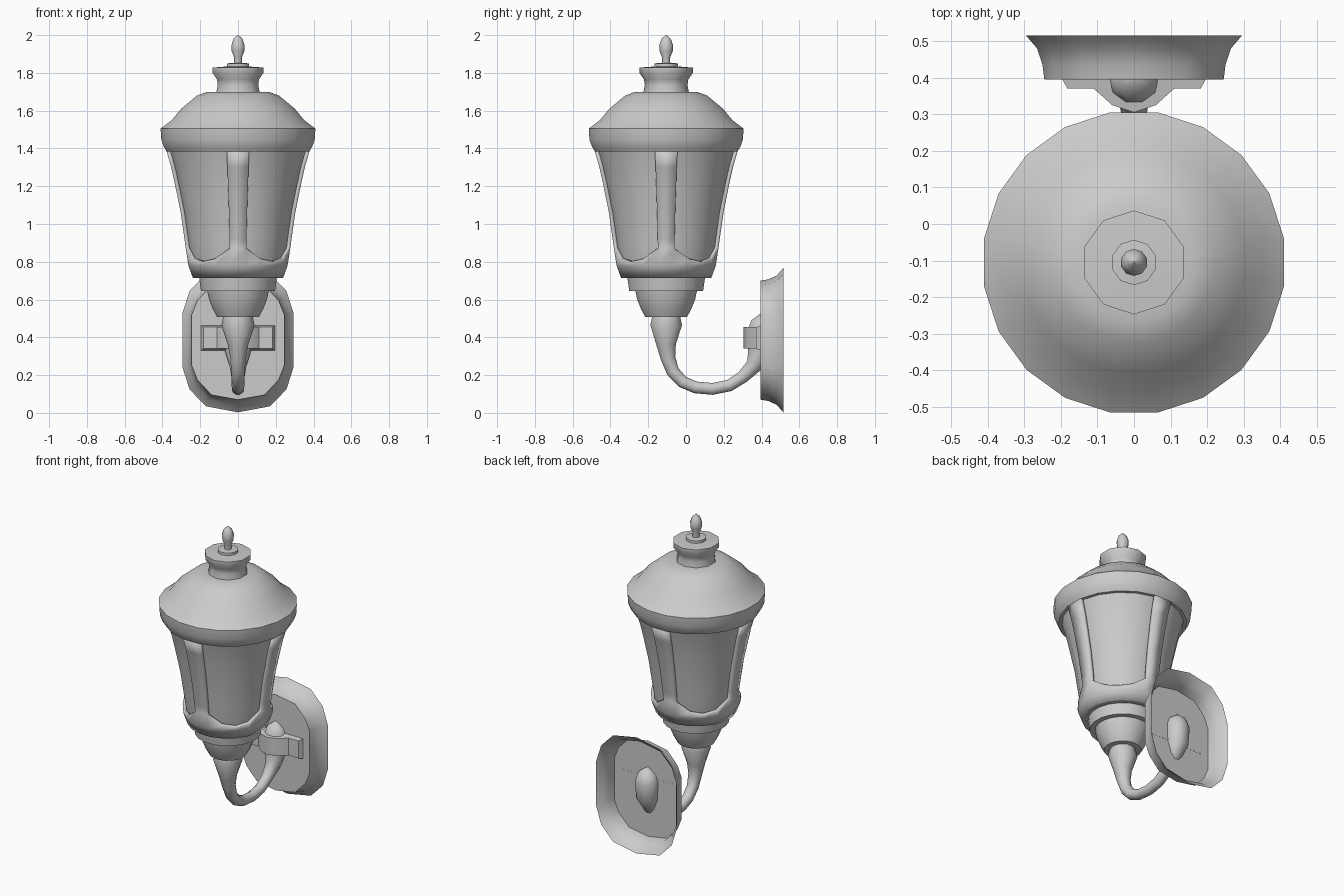
import bpy, bmesh
from math import sin, cos, radians, pi
from mathutils import Vector

if "Cube" in bpy.data.objects:
    bpy.data.objects.remove(bpy.data.objects["Cube"])

CY = -0.105  # lantern axis


def finish(name, verts, faces, angle=40, fix=True):
    me = bpy.data.meshes.new(name)
    me.from_pydata(verts, [], faces)
    bm = bmesh.new()
    bm.from_mesh(me)
    bmesh.ops.remove_doubles(bm, verts=bm.verts, dist=1e-5)
    if fix:
        bmesh.ops.recalc_face_normals(bm, faces=bm.faces)
    bm.to_mesh(me)
    bm.free()
    ob = bpy.data.objects.new(name, me)
    bpy.context.collection.objects.link(ob)
    bpy.ops.object.select_all(action='DESELECT')
    ob.select_set(True)
    bpy.context.view_layer.objects.active = ob
    bpy.ops.object.shade_smooth_by_angle(angle=radians(angle))
    return ob


def loft(name, rings, cap_start=False, cap_end=False):
    n = len(rings[0])
    verts = [v for r in rings for v in r]
    faces = [(k * n + i, k * n + (i + 1) % n, (k + 1) * n + (i + 1) % n, (k + 1) * n + i)
             for k in range(len(rings) - 1) for i in range(n)]
    if cap_start:
        faces.append(tuple(range(n))[::-1])
    if cap_end:
        faces.append(tuple(range(len(verts) - n, len(verts))))
    return finish(name, verts, faces)


def polar(r, deg, z):
    return (r * cos(radians(deg)), CY + r * sin(radians(deg)), z)


def lathe(name, profile, sides, start):
    rings = [[polar(r, start + 360 * i / sides, z) for i in range(sides)] for r, z in profile]
    return loft(name, rings, True, True)


# Roof with rim, neck and finial
lathe("roof", [(.355, 1.385), (.383, 1.385), (.398, 1.41), (.411, 1.445), (.415, 1.505),
               (.355, 1.55), (.305, 1.61), (.22, 1.68), (.165, 1.70), (.10, 1.70)], 20, 9)
lathe("neck", [(.122, 1.69), (.113, 1.735), (.117, 1.765), (.142, 1.80), (.142, 1.828),
               (.06, 1.834)], 10, 90)
lathe("finial_disc", [(.062, 1.825), (.062, 1.85), (.03, 1.853)], 10, 90)
lathe("finial", [(.022, 1.845), (.021, 1.88), (.035, 1.915), (.037, 1.945), (.025, 1.98),
                 (.003, 2.0)], 10, 90)

# Body: outer radius by height
BODY = [(.715, .242), (.78, .266), (.80, .270), (.92, .287), (1.065, .308), (1.21, .338),
        (1.30, .358), (1.385, .383)]


def radius(z):
    for (z0, r0), (z1, r1) in zip(BODY, BODY[1:]):
        if z <= z1:
            return r0 + (r1 - r0) * (z - z0) / (z1 - z0)
    return BODY[-1][1]


lathe("glass", [(r - .02, z) for z, r in BODY], 20, 9)

# Frame: sill ring with curved top edge, plus four posts
SILL = [.87, .815, .80, .815, .87]
ROWS = [.92, 1.065, 1.21, 1.30, 1.385]
verts, faces = [], []
for i in range(20):
    for z in [.715, .78, SILL[i % 5]] + ROWS:
        verts.append(polar(radius(z), 9 + 18 * i, z))
for i in range(20):
    j = (i + 1) % 20
    for k in range(7 if i % 5 == 4 else 2):
        faces.append((i * 8 + k, j * 8 + k, j * 8 + k + 1, i * 8 + k + 1))
frame = finish("window_frame", verts, faces, fix=False)
bm = bmesh.new()
bm.from_mesh(frame.data)
bmesh.ops.delete(bm, geom=[v for v in bm.verts if not v.link_faces], context='VERTS')
bm.to_mesh(frame.data)
bm.free()
mod = frame.modifiers.new("thickness", 'SOLIDIFY')
mod.thickness = .022
mod.offset = -1

# Stepped base and bowl
lathe("base", [(.24, .717), (.208, .715), (.198, .645), (.165, .645), (.155, .60),
               (.135, .55), (.112, .508)], 20, 9)

# Curved arm: (y, z, radius)
PATH = [(-.105, .51, .078), (-.105, .465, .088), (-.105, .36, .054), (-.095, .29, .041),
        (-.07, .22, .036), (-.02, .165, .034), (.05, .135, .033), (.14, .127, .033),
        (.23, .145, .033), (.30, .19, .035), (.36, .25, .045), (.395, .33, .07),
        (.40, .44, .075), (.40, .49, .057), (.40, .525, .008)]
rings = []
for k, (y, z, r) in enumerate(PATH):
    a, b = PATH[max(k - 1, 0)], PATH[min(k + 1, len(PATH) - 1)]
    t = Vector((0, b[0] - a[0], b[1] - a[1])).normalized()
    nrm = t.cross(Vector((1, 0, 0)))
    rings.append([Vector((r * cos(q * pi / 5), y, z)) + nrm * r * sin(q * pi / 5)
                  for q in range(10)])
loft("arm", rings, True, True)

# Wall plate: flared shell, open at the back
FRONT = [(0, .315), (.14, .29), (.215, .21), (.245, .135)]
BACK = [(0, .382), (.17, .35), (.257, .26), (.295, .14)]


def outline(t, y):
    q = [(a[0] + (b[0] - a[0]) * t, a[1] + (b[1] - a[1]) * t) for a, b in zip(FRONT, BACK)]
    right = q + [(x, -z) for x, z in q[::-1]]
    pts = right + [(-x, z) for x, z in right[-2:0:-1]]
    return [(x, y, .385 + z) for x, z in pts]


loft("wall_plate", [outline(0, .395), outline(.1, .435), outline(.4, .48), outline(1, .515)],
     True, False)

# Strap clamping the arm to the plate
half = [(.197, .397, .067), (.182, .37, .057), (.11, .37, .057), (.06, .325, .057)]
strap = half + [(0, .305, .057)] + [(-x, y, h) for x, y, h in half[::-1]]
loft("strap", [[(x, y, .397 + s * h) for x, y, h in strap] for s in (-1, 1)], True, True)
